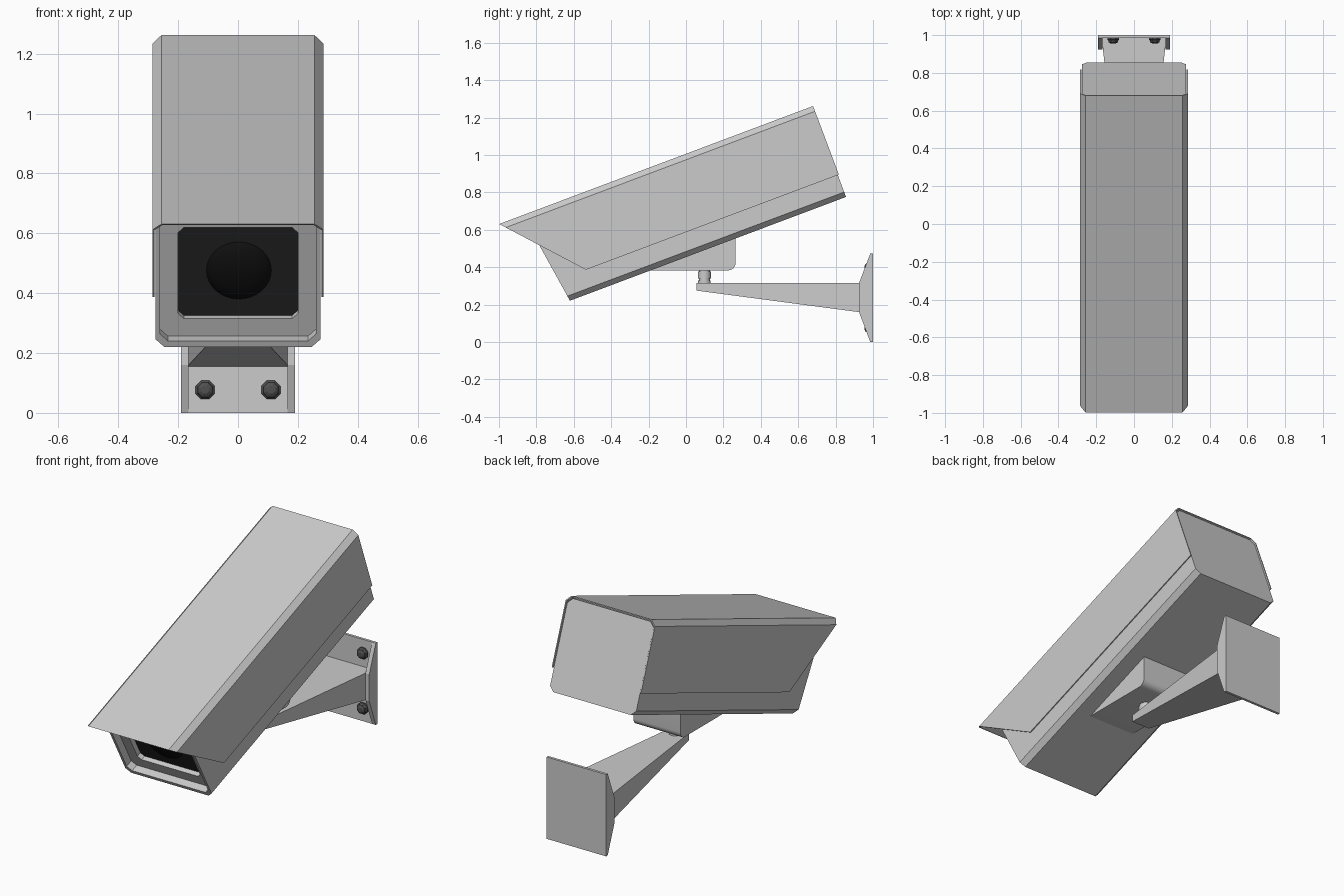
import bpy, bmesh, math

if "Cube" in bpy.data.objects:
    bpy.data.objects.remove(bpy.data.objects["Cube"])

A = math.radians(20.6)          # tilt of the camera housing
C, S = math.cos(A), math.sin(A)


def tilt(x, u, v):
    """Housing coordinates (across, along, up) to world."""
    return (x, u * C - v * S, u * S + v * C)


def paint(ob, name, rgb):
    m = bpy.data.materials.get(name) or bpy.data.materials.new(name)
    m.diffuse_color = (*rgb, 1)
    m.use_nodes = True
    m.node_tree.nodes["Principled BSDF"].inputs["Base Color"].default_value = m.diffuse_color
    ob.data.materials.append(m)


def loft(name, rings):
    """Join equal-length rings of points into a closed solid."""
    bm = bmesh.new()
    rows = [[bm.verts.new(p) for p in r] for r in rings]
    n = len(rows[0])
    for a, b in zip(rows, rows[1:]):
        for i in range(n):
            j = (i + 1) % n
            bm.faces.new((a[i], a[j], b[j], b[i]))
    bm.faces.new(rows[0][::-1])
    bm.faces.new(rows[-1])
    bmesh.ops.recalc_face_normals(bm, faces=bm.faces)
    me = bpy.data.meshes.new(name)
    bm.to_mesh(me)
    bm.free()
    ob = bpy.data.objects.new(name, me)
    bpy.context.collection.objects.link(ob)
    return ob


def side_prism(name, profile, x0, x1):
    """Extrude a (y, z) side profile between two x positions."""
    return loft(name, [[(x, y, z) for y, z in profile] for x in (x0, x1)])


def octo(hw, v0, v1, c):
    """Rectangle with cut corners as (x, v) points."""
    return [(hw - c, v0), (hw, v0 + c), (hw, v1 - c), (hw - c, v1),
            (c - hw, v1), (-hw, v1 - c), (-hw, v0 + c), (c - hw, v0)]


def front(v):
    """Leaning front plane of the body."""
    return -0.503 - 0.146 * (v - 0.424)


def front_ring(hw, v0, v1, c, depth):
    return [tilt(x, front(v) + depth, v) for x, v in octo(hw, v0, v1, c)]


# Housing body with a stepped, recessed front
outer = (0.275, 0.425, 0.93, 0.028)
inner = (0.26, 0.447, 0.908, 0.026)
window = (0.2, 0.513, 0.858, 0.02)
loft("housing_body", [
    [tilt(x, 1.074, v) for x, v in octo(*outer)],
    front_ring(*outer, 0),
    front_ring(*inner, 0),
    front_ring(*inner, 0.045),
    front_ring(*window, 0.045),
    front_ring(*window, 0.08)])

# Dark window panel
panel = loft("window_panel", [front_ring(*window, 0.09), front_ring(*window, 0.074)])
paint(panel, "dark_panel", (0.02, 0.02, 0.02))

# Lens dome
bpy.ops.mesh.primitive_uv_sphere_add(segments=32, ring_count=16, radius=0.11)
lens = bpy.context.object
lens.name = "lens"
lens.scale.z = 0.4
lens.location = tilt(0.003, front(0.685) + 0.08, 0.685)
lens.rotation_euler.x = math.pi / 2 + A + math.atan(0.146)
bpy.ops.object.shade_smooth()
paint(lens, "lens_black", (0.005, 0.005, 0.005))

# Sunshield: thin folded cover with slanted front cut
half = [(0.285, 0.55), (0.285, 0.912), (0.256, 0.942)]
half_in = [(0.279, 0.55), (0.279, 0.909), (0.253, 0.936)]
section = (half + [(-x, v) for x, v in half[::-1]]
           + [(-x, v) for x, v in half_in] + half_in[::-1])
loft("sunshield", [
    [tilt(x, -0.365 - 0.888 * (v - 0.55), v) for x, v in section],
    [tilt(x, 1.08, v) for x, v in section]])

# Wedge mount below the body, rounded at the lower rear edge
R = 0.04
arc = [(0.265 - R + R * math.sin(t), 0.383 + R - R * math.cos(t))
       for t in [i * math.pi / 12 for i in range(7)]]
wedge = side_prism("mount_wedge", [(-0.21, 0.383)] + arc + [(0.265, 0.57)], -0.15, 0.15)
bpy.context.view_layer.objects.active = wedge
bpy.ops.object.select_all(action='DESELECT')
wedge.select_set(True)
bpy.ops.object.shade_smooth_by_angle(angle=math.radians(30))

# Swivel post
for name, r, z0, z1 in (("swivel_post", 0.029, 0.305, 0.39),
                        ("swivel_collar", 0.035, 0.34, 0.378),
                        ("swivel_base", 0.034, 0.305, 0.33)):
    bpy.ops.mesh.primitive_cylinder_add(vertices=24, radius=r, depth=z1 - z0,
                                        location=(0, 0.098, (z0 + z1) / 2))
    bpy.context.object.name = name
    bpy.ops.object.shade_smooth_by_angle(angle=math.radians(40))

# Tapered arm
loft("wall_arm", [[(-w, y, z0), (w, y, z0), (w, y, 0.315), (-w, y, 0.315)]
                  for y, w, z0 in ((0.055, 0.058, 0.275), (0.925, 0.165, 0.16),
                                   (0.99, 0.168, 0.155))])

# Wall plate with side flanges
side_prism("wall_plate", [(0.985, 0), (1, 0), (1, 0.472), (0.985, 0.472)], -0.19, 0.19)
for s, side in ((-1, "left"), (1, "right")):
    side_prism("flange_" + side,
               [(0.985, 0), (0.925, 0.16), (0.925, 0.315), (0.985, 0.472)],
               s * 0.166, s * 0.19)

# Bolts: octagonal washer and rounded head
for x in (-0.11, 0.11):
    for z in (0.077, 0.395):
        rings = []
        for r, y in ((0.034, 0.99), (0.034, 0.976), (0.029, 0.972), (0.026, 0.962), (0.014, 0.955)):
            rings.append([(x + r * math.cos((k + .5) * math.pi / 4), y,
                           z + r * math.sin((k + .5) * math.pi / 4)) for k in range(8)])
        paint(loft("bolt", rings), "bolt_dark", (0.08, 0.08, 0.08))
